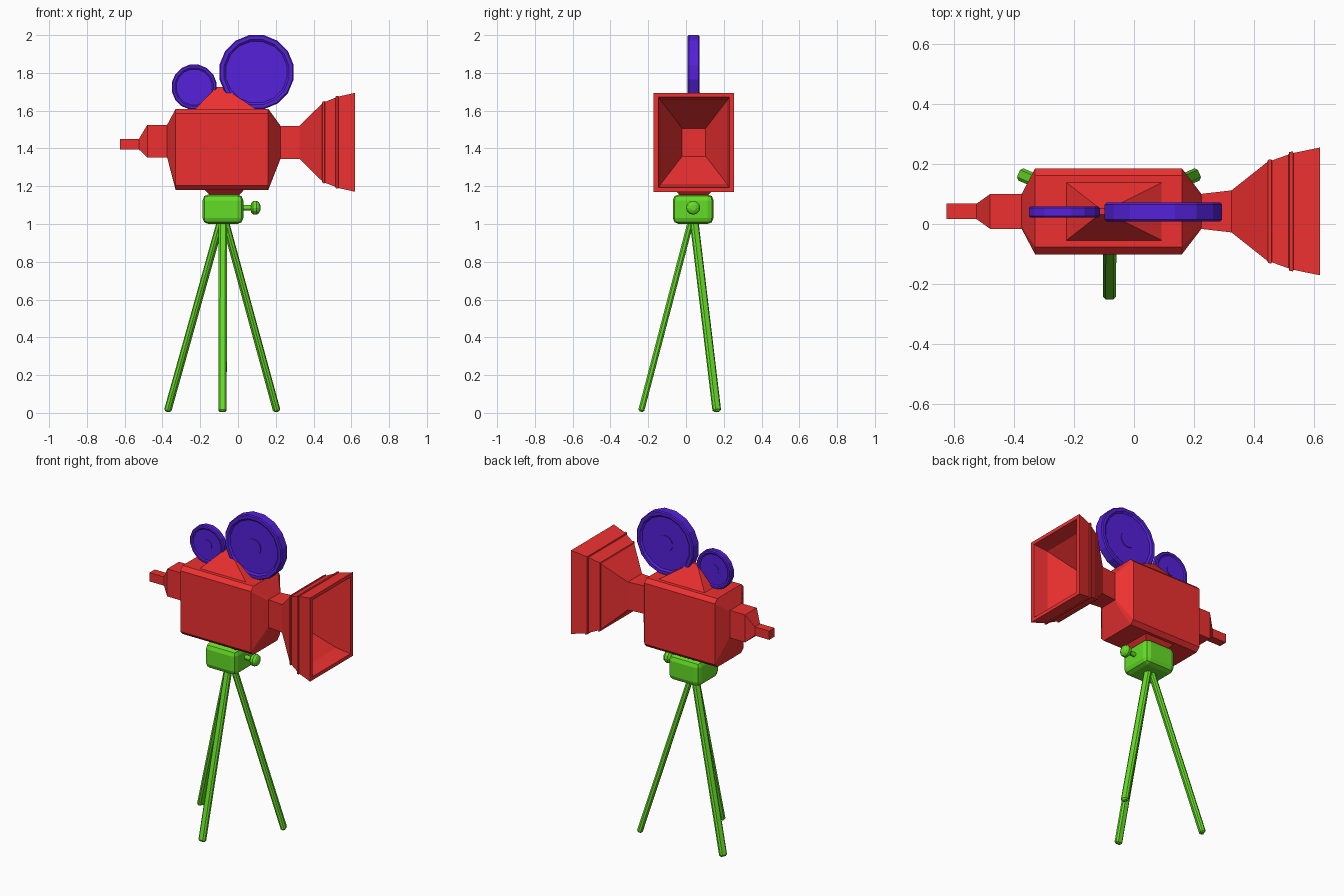
import bpy, bmesh, math
from mathutils import Vector, Matrix

if "Cube" in bpy.data.objects:
    bpy.data.objects.remove(bpy.data.objects["Cube"])

YC = 0.042      # centre plane of the camera
HX, HY = -0.08, 0.038   # tripod head centre


def material(name, col):
    m = bpy.data.materials.new(name)
    m.diffuse_color = (*col, 1)
    m.use_nodes = True
    m.node_tree.nodes["Principled BSDF"].inputs["Base Color"].default_value = m.diffuse_color
    return m


RED = material("red", (0.85, 0.03, 0.03))
GREEN = material("green", (0.13, 0.72, 0.02))
BLUE = material("violet", (0.09, 0.015, 0.70))


def finish(name, bm, mat):
    bmesh.ops.remove_doubles(bm, verts=bm.verts, dist=1e-5)
    bmesh.ops.recalc_face_normals(bm, faces=bm.faces)
    me = bpy.data.meshes.new(name)
    bm.to_mesh(me)
    bm.free()
    me.materials.append(mat)
    ob = bpy.data.objects.new(name, me)
    bpy.context.collection.objects.link(ob)
    return ob


def skin(name, rings, mat):
    """Bridge a list of equal-length point rings and cap both ends."""
    bm = bmesh.new()
    vs = [[bm.verts.new(p) for p in r] for r in rings]
    n = len(vs[0])
    for a, b in zip(vs, vs[1:]):
        for i in range(n):
            j = (i + 1) % n
            bm.faces.new((a[i], a[j], b[j], b[i]))
    bm.faces.new(vs[0])
    bm.faces.new(vs[-1])
    return finish(name, bm, mat)


def rect(x, hy, z0, z1, c=0.0):
    """Rectangle across x, with corners cut by c."""
    pts = [(-hy + c, z0), (hy - c, z0), (hy, z0 + c), (hy, z1 - c),
           (hy - c, z1), (-hy + c, z1), (-hy, z1 - c), (-hy, z0 + c)]
    if c == 0:
        pts = [pts[0], pts[1], pts[4], pts[5]]
    return [(x, YC + y, z) for y, z in pts]


def disc(name, cx, cz, r, hy, rim, hub):
    """Film reel: one lathe profile (radius, y) around the y axis."""
    n = 16
    d = hy * 0.3
    half = [(0.004, hy - d / 2), (hub, hy - d / 2), (hub, hy - d),
            (r - rim, hy - d), (r - rim * 0.7, hy), (r - 0.006, hy), (r, hy - 0.006)]
    prof = half + [(a, -b) for a, b in reversed(half)]
    rings = []
    for a, y in prof:
        rings.append([(cx + a * math.cos((i + .5) * math.tau / n), 0.04 + y,
                       cz + a * math.sin((i + .5) * math.tau / n)) for i in range(n)])
    return skin(name, rings, BLUE)


def box(name, size, matrix, mat, bevel, seg=1):
    bm = bmesh.new()
    bmesh.ops.create_cube(bm, size=1, matrix=matrix @ Matrix.Diagonal((*size, 1)))
    bmesh.ops.bevel(bm, geom=bm.edges[:], offset=bevel, segments=seg,
                    affect='EDGES', profile=0.5)
    return finish(name, bm, mat)


# Camera body with tapered ends
skin("camera_body", [rect(-0.375, 0.058, 1.352, 1.525, 0.008),
                     rect(-0.33, 0.143, 1.18, 1.61, 0.024),
                     rect(0.16, 0.143, 1.18, 1.61, 0.024),
                     rect(0.225, 0.058, 1.345, 1.52, 0.008)], RED)

# Eyepiece at the back
skin("eyepiece", [rect(-0.37, 0.058, 1.352, 1.525), rect(-0.48, 0.058, 1.352, 1.525),
                  rect(-0.525, 0.026, 1.395, 1.45), rect(-0.625, 0.026, 1.395, 1.45)], RED)

# Hollow lens hood, outside then back along the inside
hood = [(0.22, .058, .0875), (0.325, .070, .0875), (0.445, .165, .205), (0.447, .172, .215),
        (0.458, .174, .218), (0.460, .170, .214), (0.516, .190, .236), (0.518, .198, .244),
        (0.530, .200, .246), (0.532, .195, .242), (0.62, .213, .262),
        (0.62, .188, .240), (0.53, .176, .222), (0.325, .062, .074)]
skin("lens_hood", [rect(x, hy, 1.4325 - hz, 1.4325 + hz) for x, hy, hz in hood], RED)


def slab(x0, x1, y0, y1, z):
    return [(x0, y0, z), (x1, y0, z), (x1, y1, z), (x0, y1, z)]


# Reel support on top and mounting foot below
skin("reel_support", [slab(-0.23, 0.10, -0.058, 0.142, 1.605),
                      slab(-0.115, -0.08, 0.032, 0.052, 1.725)], RED)
skin("mounting_foot", [slab(-0.18, 0.035, -0.065, 0.148, 1.185),
                       slab(-0.14, 0.0, -0.025, 0.108, 1.145)], RED)

# Film reels
disc("large_reel", 0.098, 1.804, 0.200, 0.031, 0.035, 0.05)
disc("small_reel", -0.232, 1.725, 0.121, 0.019, 0.025, 0.032)

# Tripod head
box("tripod_head", (0.216, 0.216, 0.157), Matrix.Translation((HX, HY, 1.0785)), GREEN, 0.032, 2)

# Locking knob: stem and rounded grip, lathed around x
knob = [(0.02, .014), (0.068, .014), (0.07, .024), (0.08, .035), (0.098, .037),
        (0.11, .03), (0.118, .015)]
skin("locking_knob", [[(x, HY + r * math.cos(i * math.tau / 12), 1.086 + r * math.sin(i * math.tau / 12))
                       for i in range(12)] for x, r in knob], GREEN)

# Three splayed legs, wide across and thin along the splay
for name, foot in (("front_leg", (HX - .002, -0.237)), ("left_leg", (-0.372, 0.163)),
                   ("right_leg", (0.205, 0.163))):
    f = Vector((*foot, 0.012))
    out = Vector((foot[0] - HX, foot[1] - HY, 0)).normalized()
    top = Vector((HX, HY, 1.03)) + out * 0.008
    zax = (top - f).normalized()
    yax = zax.cross(out).normalized()
    xax = yax.cross(zax)
    m = Matrix((xax, yax, zax)).transposed().to_4x4()
    m.translation = (f + top) / 2
    box(name, (0.032, 0.044, (top - f).length + 0.012), m, GREEN, 0.009)
